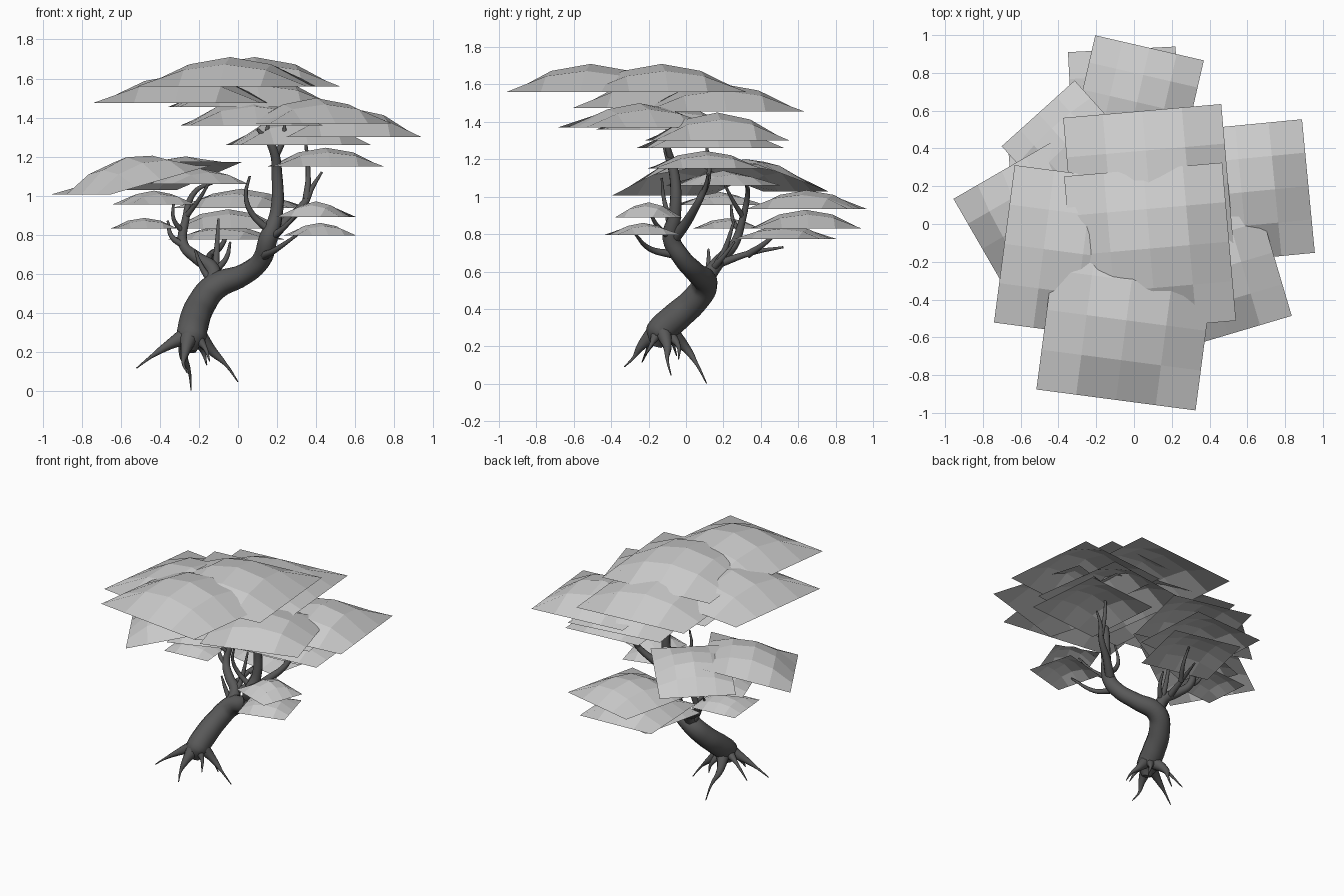
import bpy
import bmesh
from math import radians
from mathutils import Matrix, Vector

default_cube = bpy.data.objects.get("Cube")
if default_cube:
    bpy.data.objects.remove(default_cube, do_unlink=True)


def make_material(name, grey):
    material = bpy.data.materials.new(name)
    material.use_nodes = True
    colour = (grey, grey, grey, 1)
    material.diffuse_color = colour
    material.node_tree.nodes["Principled BSDF"].inputs["Base Color"].default_value = colour
    return material


leaf_grey = make_material("leaf_light_grey", .6)
bark_grey = make_material("bark_dark_grey", .1)
wood_objects = []


def limb(name, points, radii):
    """Smooth tapering tube; two radii are spread evenly along the points."""
    curve = bpy.data.curves.new(name, "CURVE")
    curve.dimensions = "3D"
    curve.bevel_depth = 1
    curve.bevel_resolution = 3
    curve.resolution_u = 6
    curve.use_fill_caps = True
    spline = curve.splines.new("BEZIER")
    last = len(points) - 1
    spline.bezier_points.add(last)
    for i, knot in enumerate(spline.bezier_points):
        knot.co = points[i]
        if len(radii) == len(points):
            knot.radius = radii[i]
        else:
            knot.radius = radii[0] + (radii[1] - radii[0]) * i / last
    for knot in spline.bezier_points:
        knot.handle_left_type = knot.handle_right_type = "AUTO"
    curve.materials.append(bark_grey)
    obj = bpy.data.objects.new(name, curve)
    bpy.context.collection.objects.link(obj)
    wood_objects.append(obj)


def branch(name, *points, thick=.02, tip=.006):
    limb(name + "_branch", points, (thick, tip))


def root(name, *points, thick=.04, tip=.003):
    # roots thin out quickly after leaving the trunk
    radii = [tip + (thick - tip) * (1 - i / (len(points) - 1)) ** 2 for i in range(len(points))]
    limb(name + "_root", points, radii)


def leaf_pad(name, centre, size, turn=0, rise=.15, tilt_x=0, tilt_y=0):
    """Square domed sheet with a flat rim."""
    bm = bmesh.new()
    bmesh.ops.create_grid(bm, x_segments=4, y_segments=4, size=1)
    for v in bm.verts:
        x, y = v.co.x, v.co.y
        v.co = Vector((x * size / 2, y * size / 2, rise * (1 - x * x) * (1 - y * y)))
    place = (Matrix.Translation(centre) @ Matrix.Rotation(radians(turn), 4, "Z")
             @ Matrix.Rotation(radians(tilt_x), 4, "X")
             @ Matrix.Rotation(radians(tilt_y), 4, "Y"))
    bm.transform(place)
    mesh = bpy.data.meshes.new(name)
    bm.to_mesh(mesh)
    bm.free()
    mesh.materials.append(leaf_grey)
    obj = bpy.data.objects.new(name + "_leaf_pad", mesh)
    bpy.context.collection.objects.link(obj)


# Trunk, twisting up into the crown
limb("trunk",
     [(-.245, -.16, .2), (-.24, -.14, .27), (-.225, -.06, .35), (-.19, .04, .44),
      (-.12, .1, .53), (.03, .05, .595), (.12, -.02, .67), (.155, -.08, .78),
      (.195, -.06, .9), (.2, -.06, 1.1), (.175, -.1, 1.25), (.1, -.12, 1.34)],
     [.03, .08, .08, .075, .07, .055, .05, .048, .034, .028, .022, .008])

# Branches on the crown side
branch("crown_fork", (.19, -.08, 1.2), (.23, -.1, 1.28), (.24, -.1, 1.4))
branch("crown_twig", (.16, -.1, 1.28), (.15, -.07, 1.34), (.17, -.06, 1.4), thick=.015)
branch("outer", (.15, -.07, .77), (.24, 0, .86), (.34, .06, .96), (.38, .1, 1.04), (.43, .12, 1.12), thick=.034)
branch("outer_fork", (.35, .07, .98), (.36, .12, 1.1), (.34, .1, 1.34))
branch("inner", (.16, -.08, .82), (.07, -.1, .91), (.04, -.12, 1), (.06, -.13, 1.1))
branch("front_low", (.13, -.06, .69), (.19, -.19, .72), (.32, -.28, .81), thick=.024)
branch("front_high", (.16, -.08, .78), (.24, -.15, .84), (.32, -.2, .93))

# Branches on the other side, reaching back
branch("back_main", (-.13, .09, .53), (-.13, .15, .62), (-.21, .2, .68), (-.28, .26, .75),
       (-.27, .3, .87), (-.22, .33, 1.02), (-.12, .32, 1.07), thick=.045, tip=.007)
branch("back_upright", (-.12, .13, .58), (-.11, .2, .7), (-.1, .26, .88), thick=.026)
branch("back_inner", (-.12, .14, .61), (-.06, .2, .68), (-.04, .26, .76))
branch("back_outer", (-.27, .25, .74), (-.34, .27, .79), (-.36, .3, .87))
branch("back_long", (-.16, .17, .64), (-.14, .35, .7), (-.1, .52, .73), thick=.024)
branch("back_long_fork", (-.14, .33, .69), (-.08, .42, .75), (-.05, .52, .84))
branch("back_rising", (-.28, .29, .81), (-.33, .25, .88), (-.33, .24, .97), thick=.015)
branch("back_twig", (-.26, .3, .9), (-.2, .25, .98), (-.14, .2, 1.08), thick=.015)
branch("stub", (-.14, .11, .56), (-.19, .12, .64), (-.22, .12, .72))

# Roots, hanging clear of the base
root("back", (-.24, -.1, .29), (-.28, 0, .19), (-.25, .06, .1), (-.24, .11, .002), thick=.05)
root("left", (-.22, -.13, .3), (-.13, -.1, .2), (-.06, -.1, .13), (0, -.08, .045), thick=.05)
root("right", (-.25, -.14, .29), (-.36, -.18, .23), (-.45, -.21, .17), (-.52, -.235, .115), thick=.05)
root("front", (-.25, -.16, .28), (-.27, -.24, .2), (-.28, -.28, .14), (-.26, -.33, .09), thick=.05)
root("front_left", (-.22, -.15, .28), (-.17, -.18, .22), (-.145, -.22, .15))
root("back_right", (-.26, -.12, .29), (-.36, -.08, .24), (-.47, -.05, .15))
root("back_left", (-.23, -.11, .28), (-.18, -.04, .2), (-.16, -.04, .13))

# Large upper leaf pads
leaf_pad("top_front", (-.04, -.51, 1.56), .85, turn=-7.5)
leaf_pad("top_middle", (.085, -.13, 1.56), .84, turn=5)
leaf_pad("top_back", (.08, .18, 1.455), .84, turn=5)
leaf_pad("top_right", (-.27, -.16, 1.475), .84, turn=-7.5)
leaf_pad("upper_left", (.57, .167, 1.3), .71, turn=5.5)
leaf_pad("upper_front_left", (.4, -.25, 1.37), .7, turn=16.5, rise=.13)
leaf_pad("upper_inner", (.07, -.1, 1.36), .7, turn=5, rise=.13)
leaf_pad("upper_lower", (.31, .13, 1.26), .7, turn=8)
leaf_pad("middle_left", (.45, .1, 1.15), .57, turn=5, rise=.095)

# Leaf pads over the back branches
leaf_pad("right_slope", (-.547, .017, 1.08), .61, turn=30, rise=.12, tilt_y=-14)
leaf_pad("back_slope", (-.34, .4, 1.1), .52, turn=42, rise=.09, tilt_x=-16)
leaf_pad("right_inner", (-.2, .2, 1.06), .45, turn=30, rise=.08)
leaf_pad("right_middle", (-.43, .18, .955), .38, turn=20, rise=.07)
leaf_pad("right_low", (-.48, .22, .83), .34, turn=5, rise=.055)
leaf_pad("back_high", (.016, .645, .935), .59, turn=-13, rise=.1)
leaf_pad("back_middle", (-.05, .64, .83), .57, turn=3, rise=.1)
leaf_pad("back_low", (-.06, .53, .775), .5, turn=-13, rise=.07)

# Small leaf pads at the front
leaf_pad("front_low", (.42, -.23, .795), .34, turn=15, rise=.065)
leaf_pad("front_high", (.4, -.2, .89), .32, turn=-20, rise=.08)

# Turn the wood into smooth meshes
bpy.ops.object.select_all(action="DESELECT")
for obj in wood_objects:
    obj.select_set(True)
bpy.context.view_layer.objects.active = wood_objects[0]
bpy.ops.object.convert(target="MESH")
bpy.ops.object.shade_smooth()
bpy.ops.object.select_all(action="DESELECT")
